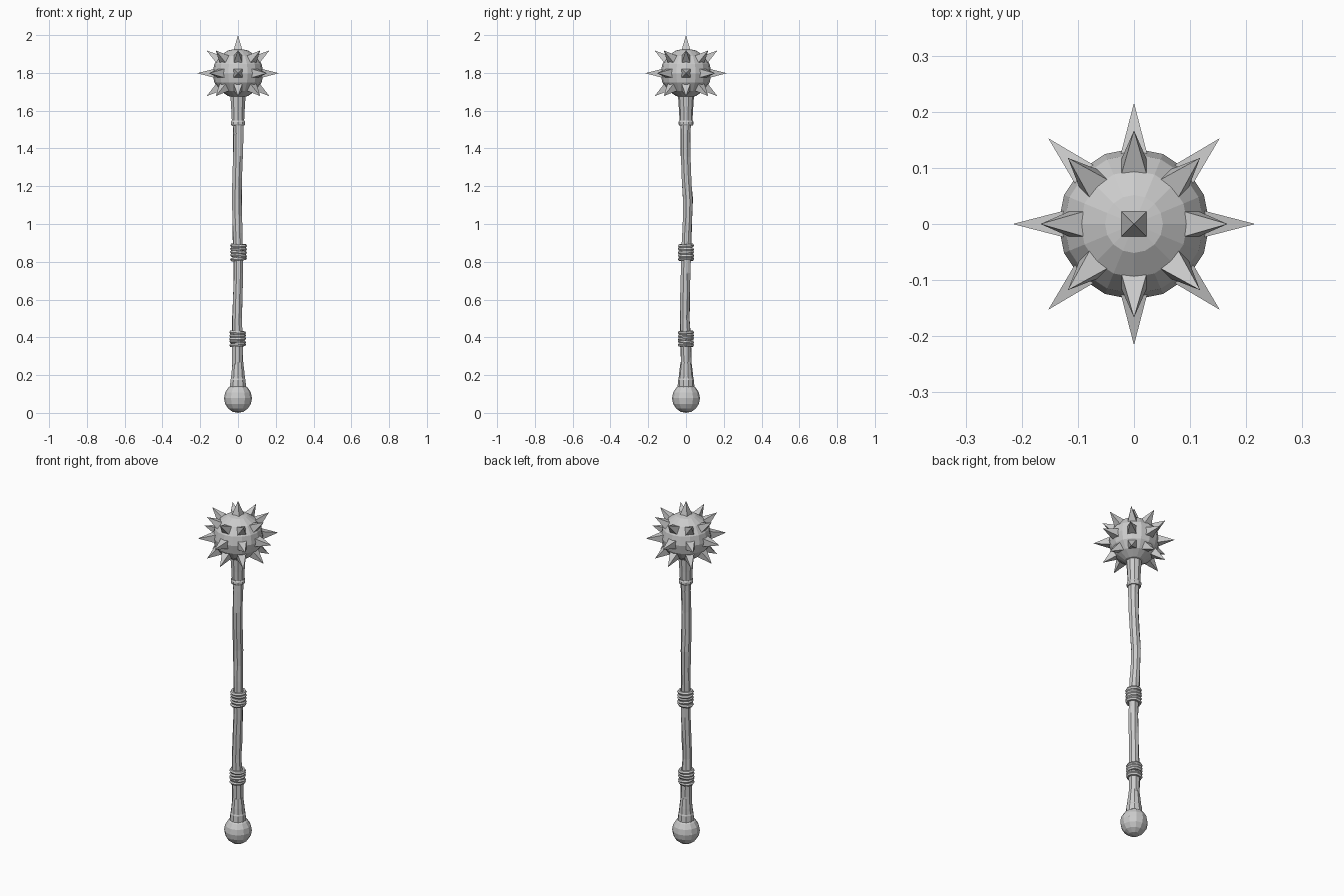
import bpy, bmesh, math, random
from mathutils import Vector, Matrix

random.seed(4)
cube = bpy.data.objects.get("Cube")
if cube:
    bpy.data.objects.remove(cube, do_unlink=True)

grey = bpy.data.materials.new("plain_grey")
grey.use_nodes = True
grey.diffuse_color = (0.6, 0.6, 0.6, 1)
grey.node_tree.nodes["Principled BSDF"].inputs["Base Color"].default_value = (0.6, 0.6, 0.6, 1)


def finish(name, bm):
    bmesh.ops.recalc_face_normals(bm, faces=bm.faces)
    mesh = bpy.data.meshes.new(name)
    bm.to_mesh(mesh)
    bm.free()
    mesh.materials.append(grey)
    ob = bpy.data.objects.new(name, mesh)
    bpy.context.collection.objects.link(ob)
    return ob


def ball(name, z, radius, height, segments):
    bm = bmesh.new()
    bmesh.ops.create_uvsphere(bm, u_segments=segments, v_segments=8, radius=1,
                              matrix=Matrix.Translation((0, 0, z)) @ Matrix.Diagonal((radius, radius, height, 1)))
    return finish(name, bm)


def loft(name, sections, sides=8, jitter=0.0):
    """Capped tube through (z, centre x, centre y, radius) sections."""
    bm = bmesh.new()
    rings = []
    for z, cx, cy, r in sections:
        ring = []
        for i in range(sides):
            a = math.tau * (i + 0.5) / sides
            rr = r + random.uniform(-jitter, jitter)
            dz = random.uniform(-jitter, jitter) * 2
            ring.append(bm.verts.new((cx + rr * math.cos(a), cy + rr * math.sin(a), z + dz)))
        rings.append(ring)
    for low, high in zip(rings, rings[1:]):
        for i in range(sides):
            j = (i + 1) % sides
            bm.faces.new((low[i], low[j], high[j], high[i]))
    bm.faces.new(rings[0][::-1])
    bm.faces.new(rings[-1])
    return finish(name, bm)


def wrap(name, cx, z_low, z_high, turns=5):
    """Stack of slightly tilted cord rings."""
    bm = bmesh.new()
    major, minor, big, small = 10, 6, 0.034, 0.0105
    for t in range(turns):
        z = z_low + (z_high - z_low) * t / (turns - 1)
        m = (Matrix.Translation((cx, 0, z))
             @ Matrix.Rotation(random.uniform(-0.1, 0.1), 4, 'X')
             @ Matrix.Rotation(random.uniform(-0.1, 0.1), 4, 'Y'))
        grid = []
        for i in range(major):
            a = math.tau * i / major
            row = []
            for k in range(minor):
                b = math.tau * k / minor
                r = big + small * math.cos(b)
                row.append(bm.verts.new(m @ Vector((r * math.cos(a), r * math.sin(a), small * math.sin(b)))))
            grid.append(row)
        for i in range(major):
            nxt = grid[(i + 1) % major]
            for k in range(minor):
                n = (k + 1) % minor
                bm.faces.new((grid[i][k], nxt[k], nxt[n], grid[i][n]))
    return finish(name, bm)


# Studded head
HEAD = 1.798
ball("head", HEAD, 0.135, 0.131, 16)


def spike(name, azimuth, elevation, tip):
    base = 0.10
    bm = bmesh.new()
    bmesh.ops.create_cone(bm, cap_ends=True, segments=4, radius1=0.03 * math.sqrt(2), radius2=0,
                          depth=tip - base,
                          matrix=Matrix.Translation((0, 0, (tip + base) / 2))
                          @ Matrix.Rotation(math.pi / 4, 4, 'Z'))
    bm.transform(Matrix.Translation((0, 0, HEAD))
                 @ Matrix.Rotation(azimuth, 4, 'Z')
                 @ Matrix.Rotation(math.pi / 2 - elevation, 4, 'Y'))
    return finish(name, bm)


for i in range(8):
    a = math.tau * i / 8
    spike(f"middle_spike_{i + 1}", a, 0, 0.216)
    spike(f"upper_spike_{i + 1}", a, math.radians(36), 0.206)
    spike(f"lower_spike_{i + 1}", a, math.radians(-36), 0.206)
spike("top_spike", 0, math.pi / 2, 2 - HEAD)

# Crooked wooden shaft
loft("shaft", [
    (0.14, 0, 0, 0.031), (0.28, -0.002, 0, 0.029), (0.38, -0.003, -0.002, 0.030),
    (0.50, -0.004, -0.006, 0.027), (0.62, -0.002, -0.004, 0.027), (0.74, 0.003, -0.003, 0.027),
    (0.85, 0.002, 0.0, 0.027), (0.95, -0.002, 0.004, 0.027), (1.04, -0.004, 0.010, 0.026),
    (1.13, -0.005, 0.010, 0.027), (1.24, -0.004, 0.002, 0.026), (1.36, 0, -0.002, 0.026),
    (1.48, 0.002, -0.002, 0.028), (1.56, 0, 0, 0.030)], jitter=0.0025)

# Collars at both ends
loft("head_collar", [(1.54, 0, 0, 0.034), (1.60, 0, 0, 0.037), (1.69, 0, 0, 0.043)], 10)
loft("head_collar_band", [(1.522, 0, 0, 0.036), (1.53, 0, 0, 0.040),
                          (1.54, 0, 0, 0.040), (1.548, 0, 0, 0.036)], 10)
loft("pommel_collar", [(0.13, 0, 0, 0.045), (0.175, 0, 0, 0.042), (0.182, 0, 0, 0.039),
                       (0.215, 0, 0, 0.036), (0.27, 0, 0, 0.029)], 10)

# Cord wraps
wrap("upper_wrap", 0.003, 0.815, 0.885)
wrap("lower_wrap", -0.002, 0.36, 0.425)

# Pommel
ball("pommel", 0.078, 0.074, 0.078, 12)
